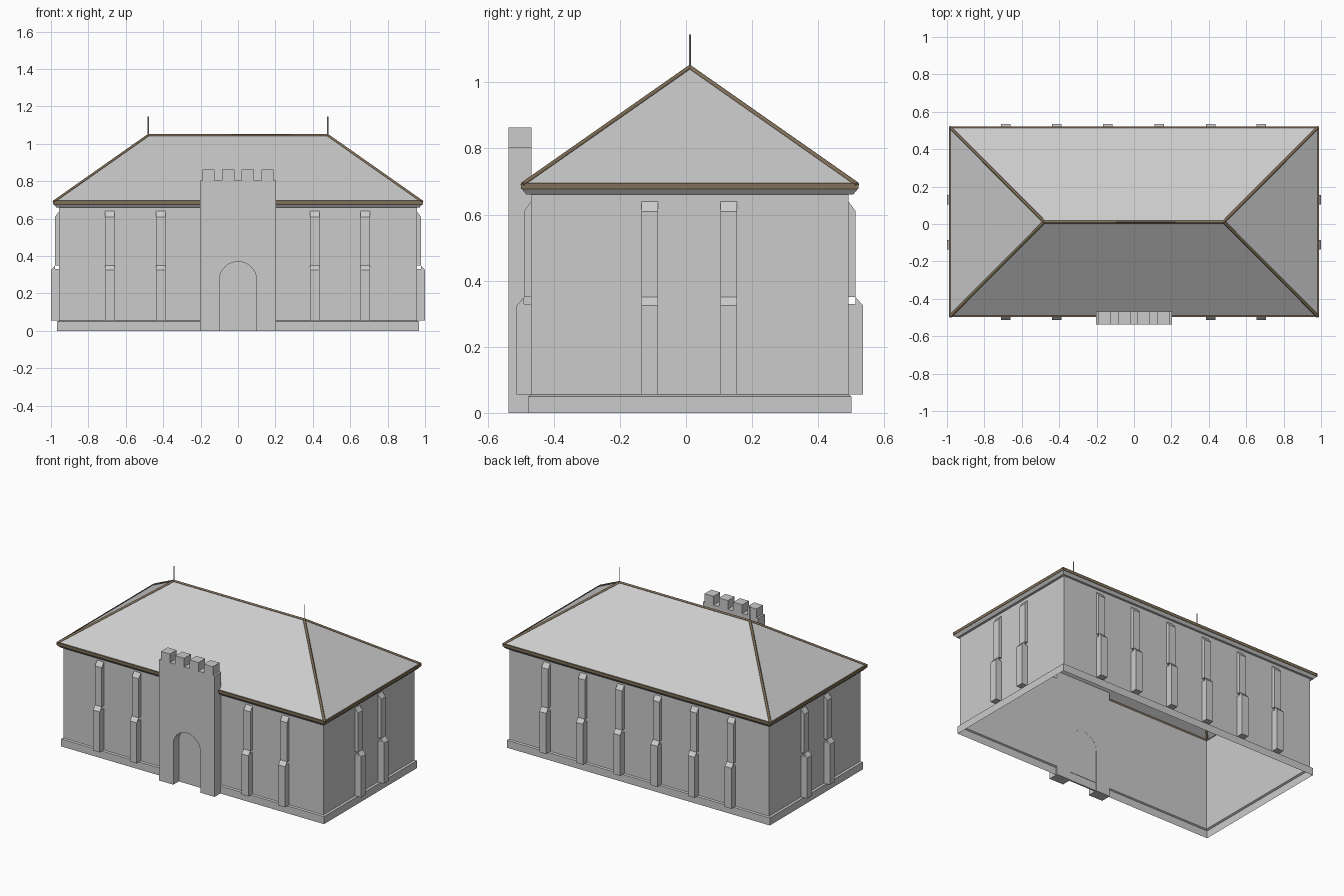
import bpy, math
from mathutils import Vector, Matrix

if "Cube" in bpy.data.objects:
    bpy.data.objects.remove(bpy.data.objects["Cube"])

CY = 0.0115           # centre of the hall in y
HX, HY = 0.956, 0.48  # half sizes of the hall walls

brown = bpy.data.materials.new("trim_brown")
brown.diffuse_color = (0.22, 0.16, 0.10, 1)
brown.use_nodes = True
brown.node_tree.nodes["Principled BSDF"].inputs["Base Color"].default_value = brown.diffuse_color


def make(name, verts, faces, mat=None):
    me = bpy.data.meshes.new(name)
    me.from_pydata(verts, [], faces)
    me.update()
    ob = bpy.data.objects.new(name, me)
    bpy.context.collection.objects.link(ob)
    if mat:
        me.materials.append(mat)
    return ob


def shell(name, profile):
    """Rectangular ring shell swept along an (x offset, y offset, z) profile."""
    verts, faces = [], []
    for ox, oy, z in profile:
        for sx, sy in ((-1, -1), (1, -1), (1, 1), (-1, 1)):
            verts.append((sx * (HX + ox), CY + sy * (HY + oy), z))
    for r in range(len(profile) - 1):
        for i in range(4):
            a, b = r * 4 + i, r * 4 + (i + 1) % 4
            faces.append((a, b, b + 4, a + 4))
    return make(name, verts, faces)


def prism(name, outline, axis, width, matrix=Matrix()):
    """Closed prism from a 2D outline, extruded by the vector axis*width."""
    n = len(outline)
    d = Vector(axis) * width
    base = [Vector(p) for p in outline]
    verts = [matrix @ p for p in base] + [matrix @ (p + d) for p in base]
    faces = [tuple(range(n))[::-1], tuple(range(n, 2 * n))]
    faces += [(i, (i + 1) % n, n + (i + 1) % n, n + i) for i in range(n)]
    return make(name, verts, faces)


def box(name, x0, x1, y0, y1, z0, z1):
    return prism(name, [(x0, y0, z0), (x1, y0, z0), (x1, y1, z0), (x0, y1, z0)],
                 (0, 0, 1), z1 - z0)


def bar(name, pts, radius, mat=None, closed=False):
    cu = bpy.data.curves.new(name, 'CURVE')
    cu.dimensions = '3D'
    cu.bevel_depth = radius
    cu.bevel_resolution = 0
    cu.use_fill_caps = True
    sp = cu.splines.new('POLY')
    sp.points.add(len(pts) - 1)
    for p, c in zip(sp.points, pts):
        p.co = (*c, 1)
    sp.use_cyclic_u = closed
    if mat:
        cu.materials.append(mat)
    ob = bpy.data.objects.new(name, cu)
    bpy.context.collection.objects.link(ob)
    return ob


# Walls with plinth, open at the bottom, and the sloped cornice under the eaves
shell("hall_walls", [(0.012, 0.009, 0), (0.012, 0.009, 0.05), (0, 0, 0.055), (0, 0, 0.66)])
shell("cornice", [(0, 0, 0.66), (0.015, 0.014, 0.66), (0.03, 0.028, 0.677)])

# Hipped roof
EX, EY, ZE, RX, ZR = 0.985, 0.507, 0.69, 0.48, 1.045
eave = [(-EX, CY - EY, ZE), (EX, CY - EY, ZE), (EX, CY + EY, ZE), (-EX, CY + EY, ZE)]
ridge = [(-RX, CY, ZR), (RX, CY, ZR)]
make("roof", eave + ridge, [(0, 1, 5, 4), (1, 2, 5), (2, 3, 4, 5), (3, 0, 4)])

# Trim: eave fascia, hips and ridge
fascia = shell("eave_fascia", [(0.03, 0.028, 0.677), (0.032, 0.03, 0.677),
                               (0.032, 0.03, 0.696), (0.024, 0.022, 0.696)])
fascia.data.materials.append(brown)
for i, c in enumerate(eave):
    bar("hip_trim", [c, ridge[0 if i in (0, 3) else 1]], 0.008, brown)
bar("ridge_trim", ridge, 0.008, brown)

# Finial rods
for x in (-RX, RX):
    bar("finial", [(x, CY, ZR), (x, CY, 1.145)], 0.003)

# Two-stage buttresses; local x points out of the wall
LOWER = [(0, 0.055), (0.044, 0.055), (0.044, 0.325), (0.022, 0.35), (0.022, 0.33), (0, 0.33)]
UPPER = [(0, 0.35), (0.022, 0.35), (0.022, 0.61), (0, 0.64)]


def buttress(x, y, angle):
    m = Matrix.Translation((x, y, 0)) @ Matrix.Rotation(math.radians(angle), 4, 'Z')
    for name, prof in (("buttress_lower", LOWER), ("buttress_upper", UPPER)):
        prism(name, [(d, 0.025, z) for d, z in prof], (0, -1, 0), 0.05, m)


for x in (-0.685, -0.413, -0.14, 0.135, 0.41, 0.68):
    buttress(x, CY + HY, 90)
    if abs(x) > 0.2:
        buttress(x, CY - HY, -90)
for y in (-0.11, 0.13):
    buttress(HX, y, 0)
    buttress(-HX, y, 180)

# Gatehouse with an arched recess
YF, YB = -0.5375, -0.468
arch = [(0.1 * math.cos(math.pi * i / 16), YF, 0.27 + 0.1 * math.sin(math.pi * i / 16))
        for i in range(17)]
outline = [(-0.204, YF, 0), (-0.204, YF, 0.805), (0.204, YF, 0.805), (0.204, YF, 0),
           (0.1, YF, 0)] + arch + [(-0.1, YF, 0)]
prism("gatehouse", outline[::-1], (0, 1, 0), YB - YF)
prism("door_panel", [(0.1, -0.48, 0)] + arch_back + [(-0.1, -0.48, 0)], (0, 1, 0), 0.01) \
    if (arch_back := [(x, -0.48, z) for x, _, z in arch]) else None

# Battlements
for x in (-0.158, -0.053, 0.053, 0.158):
    box("merlon", x - 0.033, x + 0.033, YF, YB, 0.805, 0.863)

# Consistent outward normals on the closed parts
import bmesh
for ob in bpy.data.objects:
    if ob.type == 'MESH' and ob.name.split('.')[0] in (
            "gatehouse", "door_panel", "merlon", "buttress_lower", "buttress_upper"):
        bm = bmesh.new()
        bm.from_mesh(ob.data)
        bmesh.ops.recalc_face_normals(bm, faces=bm.faces)
        bm.to_mesh(ob.data)
        bm.free()
